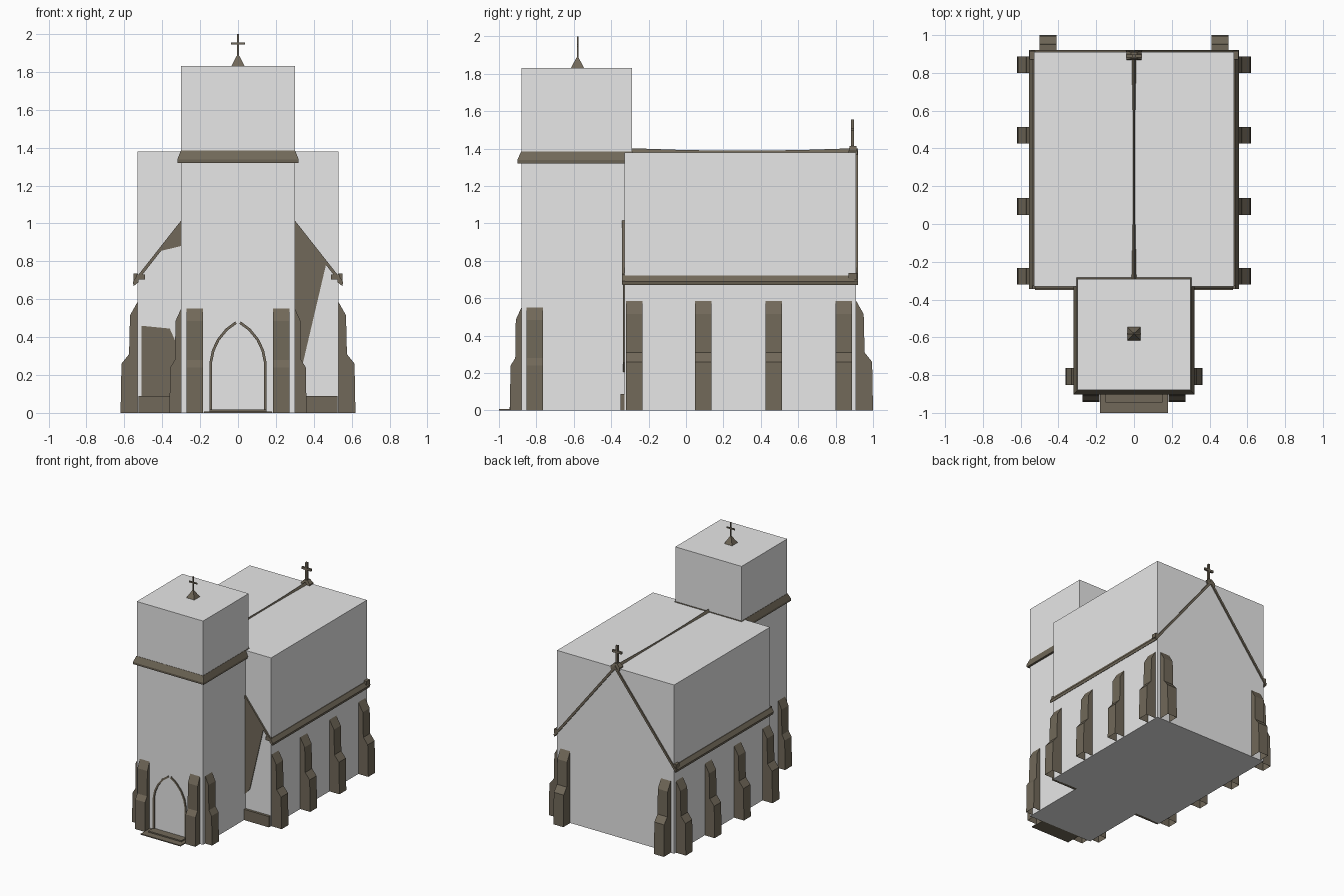
import bpy, bmesh, math
from mathutils import Matrix, Vector

old = bpy.data.objects.get("Cube")
if old:
    bpy.data.objects.remove(old)


def material(name, rgb):
    m = bpy.data.materials.new(name)
    m.use_nodes = True
    m.diffuse_color = (*rgb, 1)
    m.node_tree.nodes["Principled BSDF"].inputs["Base Color"].default_value = (*rgb, 1)
    return m


WALL = material("pale grey", (0.8, 0.8, 0.8))
STONE = material("brown stone", (0.165, 0.14, 0.1))


def finish(name, bm, mat):
    bmesh.ops.recalc_face_normals(bm, faces=bm.faces)
    me = bpy.data.meshes.new(name)
    bm.to_mesh(me)
    bm.free()
    me.materials.append(mat)
    ob = bpy.data.objects.new(name, me)
    bpy.context.collection.objects.link(ob)
    return ob


def loft(name, rings, mat=STONE):
    """Stack of rectangles (x0, x1, y0, y1, z) joined into a solid."""
    bm = bmesh.new()
    loops = [[bm.verts.new((x, y, z)) for x, y in ((a, c), (b, c), (b, d), (a, d))]
             for a, b, c, d, z in rings]
    bm.faces.new(loops[0])
    bm.faces.new(loops[-1])
    for lo, hi in zip(loops, loops[1:]):
        for i in range(4):
            j = (i + 1) % 4
            bm.faces.new((lo[i], lo[j], hi[j], hi[i]))
    return finish(name, bm, mat)


def box(name, x0, x1, y0, y1, z0, z1, mat=STONE):
    return loft(name, [(x0, x1, y0, y1, z0), (x0, x1, y0, y1, z1)], mat)


def prism(name, pts, y0, y1, mat=STONE, open_base=False):
    """Outline in x, z extruded along y."""
    bm = bmesh.new()
    front = [bm.verts.new((x, y0, z)) for x, z in pts]
    back = [bm.verts.new((x, y1, z)) for x, z in pts]
    bm.faces.new(front)
    bm.faces.new(back)
    for i in range(len(pts)):
        j = (i + 1) % len(pts)
        bm.faces.new((front[i], front[j], back[j], back[i]))
    bmesh.ops.recalc_face_normals(bm, faces=bm.faces)
    if open_base:
        low = [f for f in bm.faces if all(v.co.z < 0.001 for v in f.verts)]
        bmesh.ops.delete(bm, geom=low, context='FACES_ONLY')
    return finish(name, bm, mat)


def strip(path, w):
    """Outline of a band of width w laid inside a path."""
    inner = []
    for i, p in enumerate(path):
        a, b = path[max(i - 1, 0)], path[min(i + 1, len(path) - 1)]
        t = (Vector(b) - Vector(a)).normalized()
        inner.append((p[0] - t.y * w, p[1] + t.x * w))
    return path + inner[::-1]


def mirrored(pts, s):
    return [(s * x, z) for x, z in pts]


# Main volumes
box("nave", -0.53, 0.53, -0.33, 0.91, 0, 1.38, WALL)
box("tower", -0.3, 0.3, -0.88, -0.29, 0, 1.83, WALL)

# Stepped buttresses: placed by wall point and outward angle
BIG = [(-0.005, 0), (0.09, 0), (0.085, 0.26), (0.045, 0.31), (0.04, 0.515), (-0.005, 0.595)]
SMALL = [(-0.005, 0), (0.062, 0), (0.058, 0.24), (0.033, 0.28), (0.03, 0.485), (-0.005, 0.562)]


def buttress(name, profile, x, y, angle):
    ob = prism(name, profile, -0.0445, 0.0445, open_base=True)
    ob.data.transform(Matrix.Translation((x, y, 0)) @ Matrix.Rotation(math.radians(angle), 4, 'Z'))


for s, side, turn in ((1, "left", 0), (-1, "right", 180)):
    for i, y in enumerate((-0.277, 0.092, 0.47, 0.843)):
        buttress(f"{side}_nave_buttress_{i + 1}", BIG, s * 0.53, y, turn)
    buttress(f"{side}_back_buttress", BIG, s * 0.455, 0.91, 90)
    buttress(f"{side}_tower_front_buttress", SMALL, s * 0.228, -0.88, -90)
    buttress(f"{side}_tower_side_buttress", SMALL, s * 0.3, -0.808, turn)

    # Eaves moulding and its end blocks
    prism(f"{side}_eaves", mirrored([(0.525, 0.722), (0.535, 0.722), (0.555, 0.69),
                                     (0.55, 0.67), (0.525, 0.69)], s), -0.34, 0.912)
    a, b = sorted((s * 0.49, s * 0.537))
    box(f"{side}_front_eaves_block", a, b, -0.343, -0.325, 0.703, 0.73)
    a, b = sorted((s * 0.525, s * 0.552))
    box(f"{side}_back_eaves_block", a, b, 0.87, 0.915, 0.7, 0.735)

    # Raking gable trims
    slope = [(0.0, 1.4), (0.555, 0.692), (0.548, 0.672), (0.0, 1.37)]
    prism(f"{side}_back_gable_trim", mirrored(slope, s), 0.9, 0.92)
    slope = [(0.295, 1.022), (0.555, 0.692), (0.548, 0.674), (0.295, 0.997)]
    prism(f"{side}_front_gable_trim", mirrored(slope, s), -0.343, -0.325)

    # Plinth beside the tower
    a, b = sorted((s * 0.295, s * 0.525))
    box(f"{side}_front_plinth", a, b, -0.35, -0.325, 0, 0.088)

    # Pointed door moulding
    arch = [(0.15, 0.01), (0.15, 0.27), (0.138, 0.33), (0.11, 0.39), (0.065, 0.445), (0.015, 0.482)]
    prism(f"{side}_door_moulding", mirrored(strip(arch, 0.014), s), -0.888, -0.875)

# Stone facing on the nave front
prism("left_stone_facing", [(0.295, 1.01), (0.465, 0.785), (0.342, 0.26), (0.295, 0.2)], -0.336, -0.329)
prism("right_upper_facing", [(-0.295, 1.01), (-0.42, 0.852), (-0.295, 0.882)], -0.336, -0.329)
prism("right_lower_facing", [(-0.51, 0.46), (-0.36, 0.445), (-0.327, 0.37), (-0.33, 0.24),
                             (-0.36, 0.08), (-0.51, 0.08)], -0.336, -0.329)

# Door steps
box("lower_step", -0.18, 0.18, -1.0, -0.875, 0, 0.008)
box("upper_step", -0.15, 0.15, -0.945, -0.875, 0.008, 0.018)

# Tower cornice
loft("tower_cornice", [(-0.318, 0.318, -0.9, -0.275, 1.32), (-0.32, 0.32, -0.902, -0.275, 1.338),
                       (-0.302, 0.302, -0.882, -0.285, 1.384)])

# Sagging roof ridge
bm = bmesh.new()
rings = []
for y, w, top in ((-0.29, 0.018, 1.402), (0.0, 0.012, 1.392), (0.3, 0.009, 1.389),
                  (0.6, 0.012, 1.392), (0.9, 0.018, 1.402)):
    rings.append([bm.verts.new((x, y, z)) for x, z in ((-w, 1.37), (w, 1.37), (0, top))])
bm.faces.new(rings[0])
bm.faces.new(rings[-1])
for p, q in zip(rings, rings[1:]):
    for i in range(3):
        j = (i + 1) % 3
        bm.faces.new((p[i], p[j], q[j], q[i]))
finish("roof_ridge", bm, STONE)

# Crosses with their bases
loft("tower_cross_base", [(-0.036, 0.036, -0.616, -0.544, 1.829), (-0.005, 0.005, -0.585, -0.575, 1.888)])
box("tower_cross_post", -0.005, 0.005, -0.584, -0.576, 1.87, 2.0)
box("tower_cross_arm", -0.036, 0.036, -0.584, -0.576, 1.945, 1.956)
loft("gable_cross_base", [(-0.042, 0.042, 0.868, 0.918, 1.365), (-0.04, 0.04, 0.87, 0.916, 1.388),
                          (-0.015, 0.015, 0.875, 0.91, 1.415)])
box("gable_cross_post", -0.009, 0.009, 0.881, 0.897, 1.4, 1.555)
box("gable_cross_arm", -0.042, 0.042, 0.881, 0.897, 1.493, 1.511)
